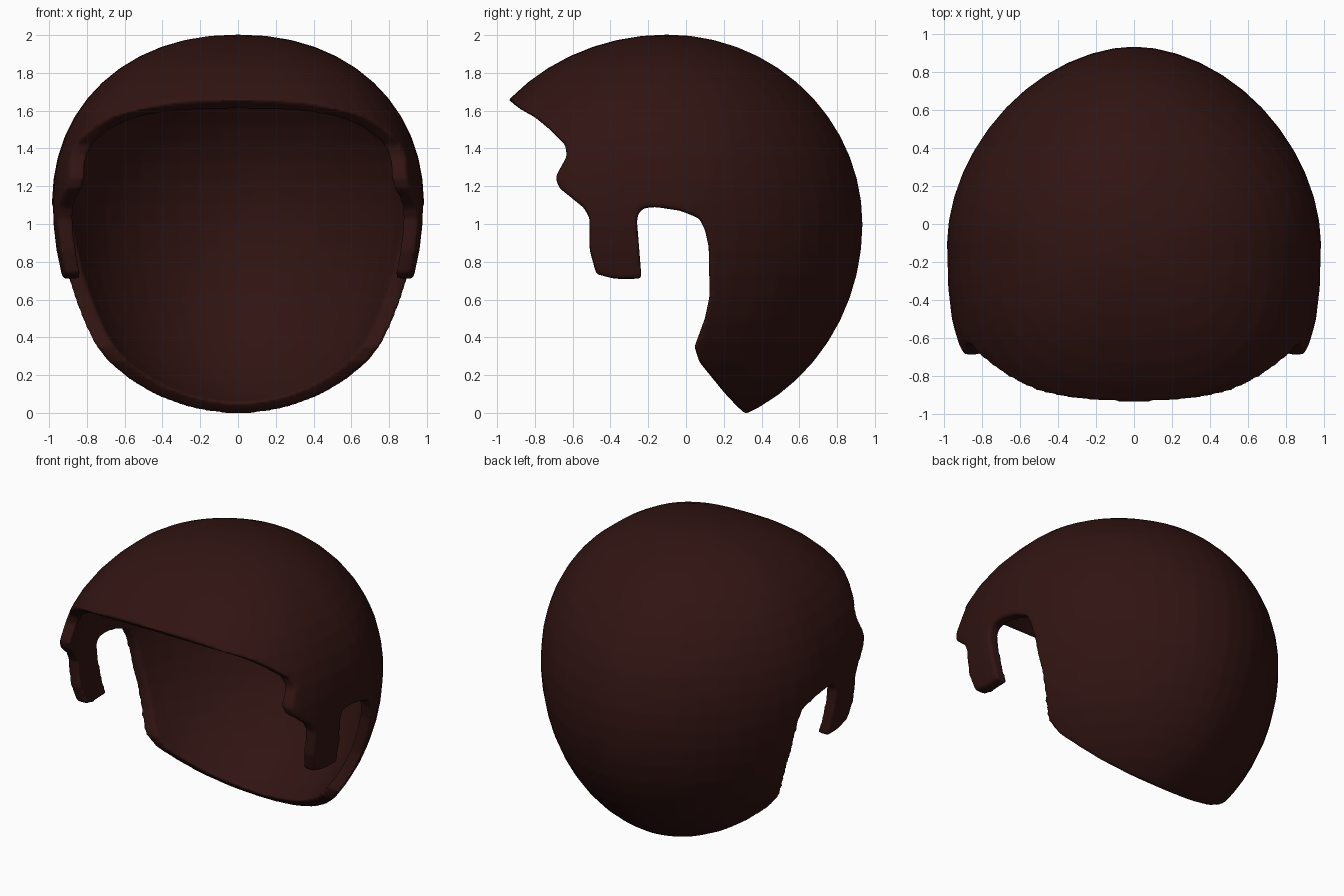
import bpy, bmesh, math

if "Cube" in bpy.data.objects:
    bpy.data.objects.remove(bpy.data.objects["Cube"])


def new_object(name, bm):
    bmesh.ops.recalc_face_normals(bm, faces=bm.faces)
    mesh = bpy.data.meshes.new(name)
    bm.to_mesh(mesh)
    bm.free()
    obj = bpy.data.objects.new(name, mesh)
    bpy.context.collection.objects.link(obj)
    return obj


def arc(t, p=2.0):
    return max(0.0, 1 - abs(t) ** p) ** (1 / p)


def spow(v, p):
    return math.copysign(abs(v) ** p, v)


# Full hair dome: stacked egg-shaped rings, narrower to the back, fuller at the front
SEG, RINGS, YC = 48, 26, -0.1
bm = bmesh.new()
rows = []
for i in range(1, RINGS):
    c = math.cos(math.pi * i / RINGS)
    z = 1 + c * (1.003 if c > 0 else 1.1)
    half_w = 0.985 * (arc((z - 1.1) / 0.903, 2.15) if z > 1.1 else arc((z - 1.1) / 1.2))
    depth = arc(c)
    row = []
    for j in range(SEG):
        a = 2 * math.pi * j / SEG
        back = math.sin(a) > 0
        p = 2 / (1.85 if back else 2.65)
        x = half_w * spow(math.cos(a), p)
        y = YC + depth * (1.035 if back else 1.11) * spow(math.sin(a), p)
        row.append(bm.verts.new((x, y, z)))
    rows.append(row)
for r0, r1 in zip(rows, rows[1:]):
    for j in range(SEG):
        k = (j + 1) % SEG
        bm.faces.new((r0[j], r0[k], r1[k], r1[j]))
for row, z in ((rows[0], 2.003), (rows[-1], -0.1)):
    pole = bm.verts.new((0, YC, z))
    for j in range(SEG):
        bm.faces.new((row[j], row[(j + 1) % SEG], pole))
hair = new_object("hair_shell", bm)

# Side outline (y, z): fringe, sideburn, ear opening and nape, closed far outside
outline = [(-1.1, 1.79), (-0.93, 1.65), (-0.88, 1.61), (-0.80, 1.565), (-0.72, 1.50),
           (-0.64, 1.42), (-0.63, 1.36), (-0.68, 1.27), (-0.69, 1.24), (-0.67, 1.19),
           (-0.54, 1.085), (-0.51, 1.03), (-0.51, 0.86), (-0.475, 0.735), (-0.38, 0.71),
           (-0.235, 0.71), (-0.26, 1.02), (-0.25, 1.06), (-0.22, 1.085), (-0.16, 1.09),
           (-0.03, 1.07), (0.07, 1.03), (0.10, 0.97), (0.12, 0.88), (0.125, 0.62),
           (0.10, 0.50), (0.045, 0.35), (0.07, 0.27), (0.20, 0.11), (0.27, 0.035),
           (0.315, -0.005), (0.35, -0.005), (0.60, 0.14), (1.4, 0.14), (1.4, 2.4), (-1.1, 2.4)]
bm = bmesh.new()
face = bm.faces.new([bm.verts.new((-1.3, y, z)) for y, z in outline])
ext = bmesh.ops.extrude_face_region(bm, geom=[face])
bmesh.ops.translate(bm, vec=(2.6, 0, 0),
                    verts=[v for v in ext["geom"] if isinstance(v, bmesh.types.BMVert)])
cutter = new_object("outline_cutter", bm)
cutter.hide_render = True

# Hollow the dome, trim it to the outline, then soften the rim
solid = hair.modifiers.new("thickness", 'SOLIDIFY')
solid.thickness, solid.offset = 0.078, -1
trim = hair.modifiers.new("trim", 'BOOLEAN')
trim.operation, trim.solver, trim.object = 'INTERSECT', 'EXACT', cutter
remesh = hair.modifiers.new("even_mesh", 'REMESH')
remesh.mode, remesh.voxel_size = 'VOXEL', 0.012
soft = hair.modifiers.new("soft_rim", 'SMOOTH')
soft.factor, soft.iterations = 0.5, 8
reduce = hair.modifiers.new("reduce", 'DECIMATE')
reduce.ratio = 0.15

bpy.context.view_layer.objects.active = hair
hair.select_set(True)
for m in list(hair.modifiers):
    bpy.ops.object.modifier_apply(modifier=m.name)
bpy.data.objects.remove(cutter)
bpy.ops.object.shade_smooth()

# Dark brown colour
mat = bpy.data.materials.new("dark_brown")
mat.diffuse_color = (0.03, 0.007, 0.006, 1)
mat.use_nodes = True
mat.node_tree.nodes["Principled BSDF"].inputs["Base Color"].default_value = mat.diffuse_color
hair.data.materials.clear()
hair.data.materials.append(mat)
